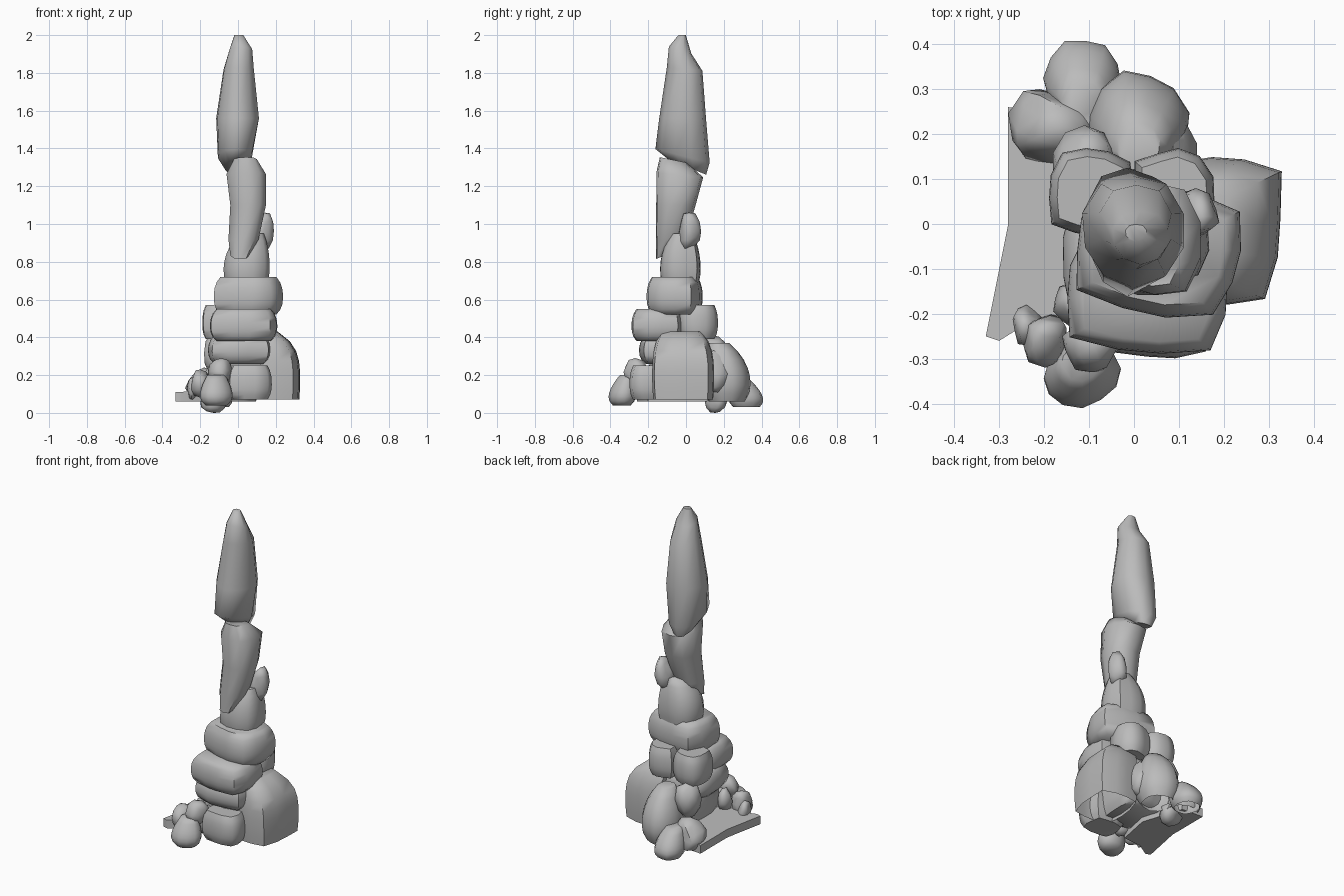
import bpy, bmesh, math, random
from mathutils import Matrix, Vector

cube = bpy.data.objects.get("Cube")
if cube:
    bpy.data.objects.remove(cube, do_unlink=True)

STONE = (0.5, 0.5, 0.5, 1)
stone = bpy.data.materials.new("grey_stone")
stone.use_nodes = True
stone.diffuse_color = STONE
stone.node_tree.nodes["Principled BSDF"].inputs["Base Color"].default_value = STONE


def finish(name, bm):
    bmesh.ops.recalc_face_normals(bm, faces=bm.faces[:])
    mesh = bpy.data.meshes.new(name)
    bm.to_mesh(mesh)
    bm.free()
    mesh.materials.append(stone)
    obj = bpy.data.objects.new(name, mesh)
    bpy.context.collection.objects.link(obj)
    bpy.ops.object.select_all(action='DESELECT')
    obj.select_set(True)
    bpy.context.view_layer.objects.active = obj
    bpy.ops.object.shade_smooth_by_angle(angle=math.radians(60))


def skin(name, loops, open_base=False):
    """Join stacked rings of points into one stone."""
    bm = bmesh.new()
    rings = [[bm.verts.new(p) for p in loop] for loop in loops]
    count = len(rings[0])
    for low, high in zip(rings, rings[1:]):
        for i in range(count):
            j = (i + 1) % count
            bm.faces.new((low[i], low[j], high[j], high[i]))
    bm.faces.new(rings[-1])
    if not open_base:
        bm.faces.new(rings[0][::-1])
    finish(name, bm)


def fit(points, axis, limits):
    """Stretch points along one axis so that they fill the limits."""
    lo, hi = limits
    values = [p[axis] for p in points]
    a, b = min(values), max(values)
    for p in points:
        p[axis] = lo + (p[axis] - a) / (b - a) * (hi - lo)


def ring_points(sides, power, rng):
    """Irregular rounded-square outline of about unit radius."""
    points = []
    for i in range(sides):
        angle = math.tau * (i + 0.5) / sides
        c, s = math.cos(angle), math.sin(angle)
        radius = rng.uniform(0.93, 1.03) / (abs(c) ** power + abs(s) ** power) ** (1 / power)
        points.append(Vector((c * radius, s * radius, 0)))
    return points


def pebble(name, x, y, z, seed, cut=None):
    """Rounded, irregular stone filling a box, optionally cut open below a height."""
    rng = random.Random(seed)
    bm = bmesh.new()
    bmesh.ops.create_icosphere(bm, subdivisions=2, radius=1)
    # Random planes flatten the sphere into broad worn sides
    for _ in range(10):
        n = Vector([rng.gauss(0, 1) for _ in range(3)]).normalized()
        depth = rng.uniform(0.65, 0.9)
        for v in bm.verts:
            v.co -= n * max(0, v.co.dot(n) - depth)
    for axis, limits in enumerate((x, y, z)):
        fit([v.co for v in bm.verts], axis, limits)
    if cut is not None:
        bmesh.ops.bisect_plane(bm, geom=bm.verts[:] + bm.edges[:] + bm.faces[:],
                               plane_co=(0, 0, cut), plane_no=(0, 0, 1), clear_inner=True)
    finish(name, bm)


def block(name, x, y, z, seed, turn=0, power=5, top=0.2, base=0.2, curve=5,
          lean=(0, 0), open_base=False):
    """Squarish stone filling a box, shrinking and leaning towards its top."""
    points = ring_points(12, power, random.Random(seed))
    spin = Matrix.Rotation(math.radians(turn), 3, 'Z')
    for p in points:
        p.x *= x[1] - x[0]
        p.y *= y[1] - y[0]
        p.rotate(spin)
    fit(points, 0, x)
    fit(points, 1, y)
    centre = Vector((sum(x) / 2, sum(y) / 2, 0))
    loops = []
    for i in range(8):
        t = i / 7
        scale = 1 - top * t ** curve - base * (1 - t) ** 6
        shift = Vector((*lean, 0)) * t ** curve
        shift.z = z[0] + t * (z[1] - z[0])
        loops.append([centre + (p - centre) * scale + shift for p in points])
    skin(name, loops, open_base)


def loft(name, rings, seed, power):
    """Tall stone from rounded rings: (z, x min, x max, y min, y max, slope along y)."""
    outline = ring_points(10, power, random.Random(seed))
    loops = []
    for z, x0, x1, y0, y1, slope in rings:
        half = (y1 - y0) / 2
        loops.append([((x0 + x1) / 2 + p.x * (x1 - x0) / 2, (y0 + y1) / 2 + p.y * half,
                       z + slope * p.y * half) for p in outline])
    skin(name, loops)


# Tall stones standing on top
loft("top_spire", [
    (1.3, -0.07, 0.04, -0.09, 0.11, -0.4),
    (1.36, -0.11, 0.08, -0.16, 0.13, -0.25),
    (1.56, -0.12, 0.12, -0.14, 0.11, 0),
    (1.82, -0.08, 0.09, -0.1, 0.09, -0.1),
    (1.92, -0.05, 0.08, -0.09, 0.03, -0.3),
    (2, -0.02, 0.03, -0.04, 0, 0)], 3, 2.3)
loft("upper_pillar", [
    (0.84, -0.04, 0.06, -0.16, -0.03, 0.4),
    (0.92, -0.05, 0.11, -0.16, 0, 0.1),
    (1.1, -0.04, 0.15, -0.16, 0.05, 0),
    (1.26, -0.06, 0.15, -0.16, 0.09, -0.1),
    (1.34, -0.02, 0.1, -0.14, 0, -0.2)], 5, 2.8)
pebble("side_pebble", (0.08, 0.19), (-0.04, 0.08), (0.87, 1.06), 9)
block("neck_stone", (-0.08, 0.17), (-0.14, 0.08), (0.69, 0.95), 8, power=3, top=0.5,
      base=0.1, curve=3, lean=(0.03, 0.01))

# Stacked flat stones
block("upper_slab", (-0.13, 0.24), (-0.21, 0.09), (0.52, 0.72), 11, -12)
block("middle_slab", (-0.15, 0.21), (-0.29, -0.01), (0.38, 0.55), 12, -6)
block("lower_slab", (-0.16, 0.18), (-0.25, 0.1), (0.26, 0.41), 13)
block("front_base_slab", (-0.06, 0.18), (-0.3, -0.1), (0.07, 0.25), 14)
block("back_left_stone", (0, 0.18), (-0.04, 0.17), (0.39, 0.57), 15, 8, 3.5)
block("back_right_stone", (-0.19, 0), (-0.03, 0.17), (0.39, 0.57), 16, -8, 3.5)
block("core_stone", (-0.13, 0.14), (-0.2, 0.16), (0.09, 0.32), 17)

# Large stones leaning at the sides and back
block("large_side_boulder", (0.05, 0.33), (-0.18, 0.15), (0.07, 0.43), 21, -6, 6,
      top=0.35, base=0.04, lean=(-0.07, -0.01), open_base=True)
block("back_boulder", (-0.11, 0.13), (0.08, 0.35), (0.06, 0.37), 22, power=2.3,
      top=0.6, base=0.3, curve=3, lean=(0, -0.04), open_base=True)
block("back_low_boulder", (-0.21, -0.02), (0.22, 0.42), (0.03, 0.19), 24, 10, 2.2,
      top=0.5, base=0.3, curve=2, lean=(0, -0.05), open_base=True)
pebble("back_corner_boulder", (-0.28, -0.08), (0.13, 0.3), (0.02, 0.24), 23, 0.07)
pebble("back_left_filler", (0.02, 0.14), (0.08, 0.24), (0.1, 0.33), 25)
pebble("back_right_filler", (-0.18, -0.04), (0.06, 0.22), (0.2, 0.42), 26)
pebble("base_wedge", (-0.2, -0.06), (0.1, 0.22), (0, 0.12), 27)

# Heap of small stones at the front right corner
block("heap_front_stone", (-0.21, -0.02), (-0.42, -0.26), (0.04, 0.2), 30, 20, 2,
      top=0.5, base=0.4, curve=2, lean=(0, 0.03))
heap = [((-0.25, -0.15), (-0.32, -0.2), (0.08, 0.23)),
        ((-0.16, -0.03), (-0.33, -0.21), (0.16, 0.29)),
        ((-0.18, -0.1), (-0.23, -0.13), (0.1, 0.26)),
        ((-0.27, -0.2), (-0.27, -0.18), (0.07, 0.19)),
        ((-0.13, -0.02), (-0.27, -0.13), (0.07, 0.24))]
for i, box in enumerate(heap):
    pebble(f"heap_stone_{i + 1}", *box, 32 + i)

# Thin ground plate under the right side, rising towards the stack
outline = [(-0.33, -0.25), (-0.3, -0.26), (-0.22, -0.21), (-0.1, -0.2), (-0.06, 0),
           (-0.14, 0.25), (-0.28, 0.26), (-0.28, 0)]
skin("ground_plate", [[(x, y, 0.06) for x, y in outline],
                      [(x, y, 0.11 + 0.2 * max(0, x + 0.28)) for x, y in outline]])
